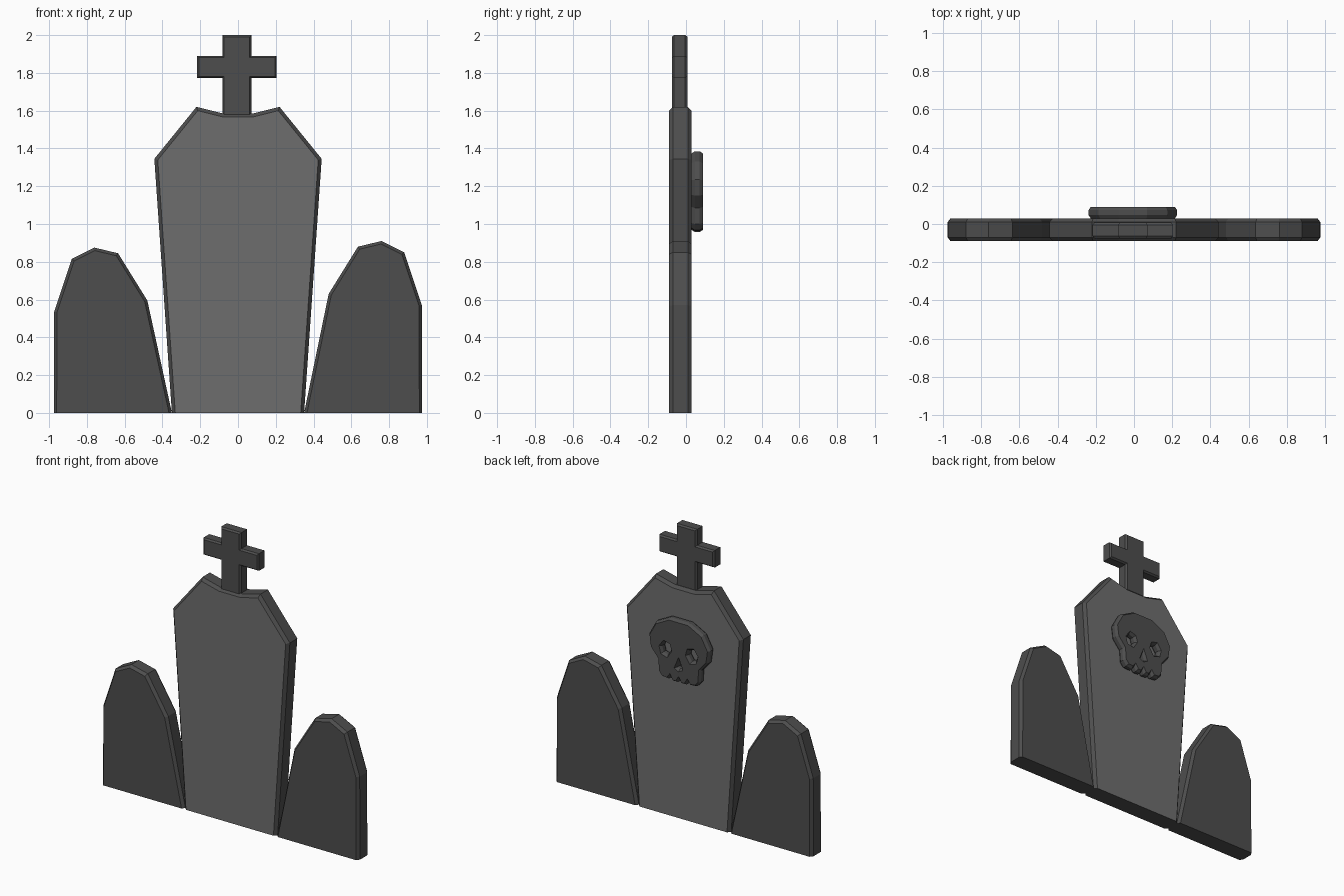
import bpy, bmesh
from mathutils import Vector

if "Cube" in bpy.data.objects:
    bpy.data.objects.remove(bpy.data.objects["Cube"])


def material(name, value):
    m = bpy.data.materials.new(name)
    m.diffuse_color = (value, value, value, 1)
    m.use_nodes = True
    m.node_tree.nodes["Principled BSDF"].inputs["Base Color"].default_value = m.diffuse_color
    return m


DARK = material("dark stone", 0.075)
LIGHT = material("light stone", 0.155)


def inset(loop, d):
    """Offset a counter-clockwise (x, z) loop inwards; ground edges stay put."""
    n = len(loop)
    lines = []
    for i in range(n):
        a, b = Vector(loop[i]), Vector(loop[(i + 1) % n])
        t = (b - a).normalized()
        nrm = Vector((-t.y, t.x))
        grounded = abs(a.y) < 1e-6 and abs(b.y) < 1e-6
        lines.append((a + nrm * (0 if grounded else d), t))
    out = []
    for i in range(n):
        (p, t), (q, s) = lines[i - 1], lines[i]
        det = t.x * s.y - t.y * s.x
        if abs(det) < 1e-4:
            out.append(q)
        else:
            w = q - p
            out.append(p + t * ((w.x * s.y - w.y * s.x) / det))
    return out


def plate(name, loops, y0, y1, d, depth, mats):
    """Chamfered plate; first loop is the outline, clockwise loops are holes."""
    bm = bmesh.new()
    caps = {0: [], 3: []}
    for loop in loops:
        small = inset(loop, d)
        layers = [(small, y0), (loop, y0 + depth), (loop, y1 - depth), (small, y1)]
        rings = [[bm.verts.new((p[0], y, p[1])) for p in l] for l, y in layers]
        n = len(loop)
        for r, s in zip(rings, rings[1:]):
            for i in range(n):
                j = (i + 1) % n
                bm.faces.new((r[i], r[j], s[j], s[i]))
        for k in caps:
            caps[k].append(rings[k])
    for k, rings in caps.items():
        if len(rings) == 1:
            bm.faces.new(rings[0])
        else:
            edges = [bm.edges.get((r[i - 1], r[i])) for r in rings for i in range(len(r))]
            bmesh.ops.triangle_fill(bm, edges=edges, use_beauty=True, normal=(0, 1 if k else -1, 0))
    bmesh.ops.recalc_face_normals(bm, faces=bm.faces)
    bm.normal_update()
    # broad front and back faces take the last material
    for f in bm.faces:
        f.material_index = len(mats) - 1 if abs(f.normal.y) > 0.95 else 0
    me = bpy.data.meshes.new(name)
    bm.to_mesh(me)
    bm.free()
    for m in mats:
        me.materials.append(m)
    ob = bpy.data.objects.new(name, me)
    bpy.context.collection.objects.link(ob)
    return ob


def mirrored(right, cx=0.0):
    """Close a symmetric outline from its right half, listed bottom to top."""
    return [(cx + x, z) for x, z in right] + [(cx - x, z) for x, z in reversed(right) if x > 0]


# Tall central slab
slab = mirrored([(0.35, 0), (0.443, 1.345), (0.22, 1.62), (0.08, 1.585)])
plate("central_slab", [slab], -0.09, 0.03, 0.018, 0.02, [DARK, LIGHT])

# Rounded side stones, the right one slightly taller
stone = [(0.35, 0), (0.975, 0), (0.973, 0.535), (0.88, 0.815),
         (0.76, 0.875), (0.635, 0.845), (0.48, 0.595)]
for name, side, lift in (("left_stone", -1, 0), ("right_stone", 1, 0.035)):
    pts = [(side * x, z + (lift if z else 0)) for x, z in stone]
    plate(name, [pts if side > 0 else pts[::-1]], -0.09, 0.03, 0.015, 0.02, [DARK])

# Cross on top
cross = mirrored([(0.077, 1.56), (0.077, 1.773), (0.21, 1.773),
                  (0.21, 1.89), (0.077, 1.89), (0.077, 2.0)], -0.006)
plate("cross", [cross], -0.075, 0.008, 0.009, 0.012, [DARK])

# Skull relief on the back, with teeth, eye holes and nose hole
half = [(0, 0.982), (0.015, 0.957), (0.05, 0.957), (0.067, 0.985), (0.083, 0.962),
        (0.13, 0.967), (0.158, 1.0), (0.165, 1.085), (0.22, 1.15), (0.232, 1.235),
        (0.18, 1.33), (0.075, 1.385)]
CX = -0.006
skull = mirrored(half, CX)
eye = [(0.065, 1.165), (0.075, 1.2), (0.11, 1.21), (0.135, 1.175), (0.125, 1.135), (0.09, 1.125)]
nose = [(CX - 0.018, 1.06), (CX, 1.105), (CX + 0.018, 1.06), (CX, 1.05)]
holes = [[(CX + x, z) for x, z in eye], [(CX - x, z) for x, z in reversed(eye)], nose]
plate("skull_relief", [skull] + holes, 0.029, 0.09, 0.012, 0.018, [DARK])
